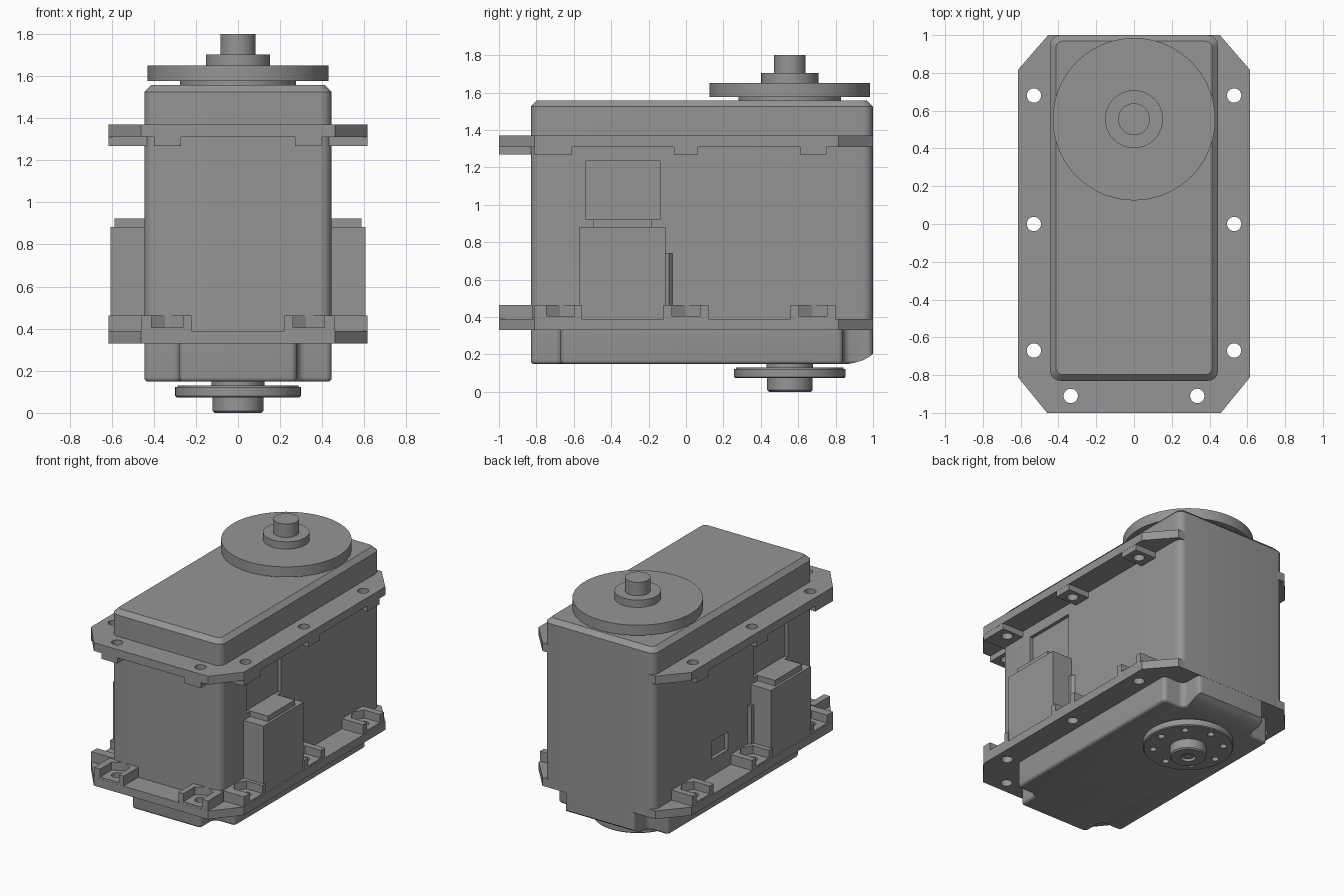
import bpy, bmesh
from math import sin, cos, pi, radians

if "Cube" in bpy.data.objects:
    bpy.data.objects.remove(bpy.data.objects["Cube"])

AX = 0.555  # y of the output axis

# Dark grey plastic
plastic = bpy.data.materials.new("dark_grey")
plastic.diffuse_color = (0.3, 0.3, 0.3, 1)
plastic.use_nodes = True
plastic.node_tree.nodes["Principled BSDF"].inputs["Base Color"].default_value = plastic.diffuse_color


def finish(name, bm):
    bmesh.ops.recalc_face_normals(bm, faces=bm.faces)
    me = bpy.data.meshes.new(name)
    bm.to_mesh(me)
    bm.free()
    me.materials.append(plastic)
    ob = bpy.data.objects.new(name, me)
    bpy.context.collection.objects.link(ob)
    return ob


def add_loft(bm, rings):
    """Bridge rings of equal point count and cap both ends."""
    loops = [[bm.verts.new(p) for p in r] for r in rings]
    n = len(loops[0])
    for a, b in zip(loops, loops[1:]):
        for i in range(n):
            j = (i + 1) % n
            bm.faces.new((a[i], a[j], b[j], b[i]))
    bm.faces.new(loops[0])
    bm.faces.new(loops[-1])


def prism(pts, z0, z1):
    return [[(x, y, z) for x, y in pts] for z in (z0, z1)]


def rect(x0, x1, y0, y1):
    return [(x0, y0), (x1, y0), (x1, y1), (x0, y1)]


def side(s, x0, x1, y0, y1):
    return rect(min(s * x0, s * x1), max(s * x0, s * x1), y0, y1)


def circle(x, y, r, n=24):
    return [(x + r * cos(2 * pi * i / n), y + r * sin(2 * pi * i / n)) for i in range(n)]


def fillet(pts, convex, concave=0.0, seg=6):
    """Round every right-angle corner of a counter-clockwise outline."""
    out = []
    for i, (x, y) in enumerate(pts):
        (px, py), (nx, ny) = pts[i - 1], pts[(i + 1) % len(pts)]
        la, lb = abs(px - x) + abs(py - y), abs(nx - x) + abs(ny - y)
        ax, ay, bx, by = (px - x) / la, (py - y) / la, (nx - x) / lb, (ny - y) / lb
        r = convex if bx * ay - by * ax > 0 else concave
        for k in range(seg + 1):
            t = pi / 2 * k / seg
            u, v = r * (1 - sin(t)), r * (1 - cos(t))
            out.append((x + ax * u + bx * v, y + ay * u + by * v))
    return out


def lathe(profile, n=72):
    return [[(x, y, z) for x, y in circle(0, AX, r, n)] for r, z in profile]


def make(name, *solids):
    bm = bmesh.new()
    for s in solids:
        add_loft(bm, s)
    return finish(name, bm)


def cut(ob, *solids):
    cutter = make("cutter", *solids)
    cutter.hide_render = True
    m = ob.modifiers.new("cut", 'BOOLEAN')
    m.operation, m.object, m.solver = 'DIFFERENCE', cutter, 'EXACT'
    bpy.context.view_layer.objects.active = ob
    bpy.ops.object.modifier_apply(modifier=m.name)
    bpy.data.objects.remove(cutter)


# Main housing with chamfered top edge
outline = fillet(rect(-0.445, 0.445, -0.83, 1.0), 0.055)
inset = fillet(rect(-0.413, 0.413, -0.798, 0.968), 0.035)
housing = make("housing", [[(x, y, z) for x, y in o]
                           for o, z in ((outline, 0.33), (outline, 1.525), (inset, 1.557))])
# Recessed panels above the sockets, and a small window on the left side
cut(housing, *[prism(side(s, 0.42, 0.5, -0.535, -0.14), 0.92, 1.235) for s in (-1, 1)],
    prism(rect(-0.5, -0.42, 0.155, 0.335), 0.51, 0.64))


# Bottom cover: cross-shaped plan (notched corners) with a rounded lower edge
def cover_plan(d):
    a, b, f, g, h, k = 0.445 - d, 0.28 - d, -0.83 + d, -0.67 + d, 0.84 - d, 0.999 - d
    pts = [(-b, f), (b, f), (b, g), (a, g), (a, h), (b, h),
           (b, k), (-b, k), (-b, h), (-a, h), (-a, g), (-b, g)]
    return fillet(pts, 0.03 - d, 0.04 + d)


rings = [[(x, y, 0.36) for x, y in cover_plan(0)]]
for i in range(5):
    t = pi / 2 * i / 4
    rings.append([(x, y, 0.168 - 0.02 * sin(t)) for x, y in cover_plan(0.02 * (1 - cos(t)))])
cover = make("bottom_cover", *[rings])
# curved run-up at the rear of the cover
arc = [(0.86, 0.1), (0.86, 0.1475), (0.905, 0.156), (0.945, 0.168), (0.975, 0.184), (1.01, 0.21), (1.01, 0.1)]
cut(cover, [[(x, y, z) for y, z in arc] for x in (-0.6, 0.6)])

# Mounting flanges with screw holes
side_y = (-0.67, 0.0, 0.68)
holes = [(s * 0.53, y) for s in (-1, 1) for y in side_y] + [(s * 0.335, -0.91) for s in (-1, 1)]
half = [(0.46, -1.0), (0.615, -0.81), (0.615, 0.815), (0.455, 0.9995)]
plan = half + [(-x, y) for x, y in reversed(half)]
drill = [prism(circle(x, y, 0.038), 0.2, 1.5) for x, y in holes]
for name, z0, z1 in (("upper_flange", 1.31, 1.37), ("lower_flange", 0.33, 0.39)):
    cut(make(name, prism(plan, z0, z1)), *drill)

# Screw bosses under the upper flange
solids = []
for s in (-1, 1):
    for y0, y1 in ((-0.81, -0.61), (-0.065, 0.065), (0.61, 0.75)):
        solids.append(prism(side(s, 0.43, 0.614, y0, y1), 1.268, 1.32))
    solids.append(prism(side(s, 0.27, 0.40, -0.999, -0.82), 1.268, 1.32))
cut(make("upper_bosses", *solids), *drill)

# Nut bosses on the lower flange, with outward-opening hexagonal pockets
solids, pockets = [], []
hexa = [(-0.087, 0), (-0.043, 0.075), (0.2, 0.075), (0.2, -0.075), (-0.043, -0.075)]
for s in (-1, 1):
    for y, y0, y1 in zip(side_y, (-0.81, -0.12, 0.56), (-0.56, 0.12, 0.80)):
        solids.append(prism(side(s, 0.43, 0.614, y0, y1), 0.38, 0.463))
        pockets.append(prism([(s * (0.53 + u), y + v) for u, v in hexa], 0.405, 0.5))
    solids.append(prism(side(s, 0.22, 0.459, -0.999, -0.82), 0.38, 0.463))
    pockets.append(prism([(s * 0.335 + v, -0.91 - u) for u, v in hexa], 0.405, 0.5))
nuts = make("lower_bosses", *solids)
cut(nuts, *pockets)
cut(nuts, *drill)

# Cable sockets on both sides: shell, protruding plug and a small rib
for s, tag in ((1, "right"), (-1, "left")):
    make(tag + "_socket", prism(side(s, 0.41, 0.605, -0.57, -0.11), 0.38, 0.882))
    make(tag + "_plug", prism(side(s, 0.41, 0.587, -0.495, -0.185), 0.87, 0.922))
    make(tag + "_rib", prism([(s * 0.43, -0.12), (s * 0.47, -0.12), (s * 0.465, -0.09),
                              (s * 0.445, -0.073), (s * 0.43, -0.073)], 0.38, 0.74))

# Upper output disc with stepped shaft
make("top_horn", lathe([(0.275, 1.55), (0.275, 1.575), (0.43, 1.575), (0.43, 1.65), (0.153, 1.65),
                        (0.153, 1.703), (0.084, 1.703), (0.084, 1.8)]))

# Lower idler disc with hub, ring of holes and centre screw
idler = make("bottom_horn", lathe([(0.112, 0.0), (0.121, 0.009), (0.121, 0.074), (0.292, 0.074), (0.298, 0.08),
                                   (0.298, 0.122), (0.288, 0.122), (0.288, 0.131), (0.125, 0.131), (0.125, 0.16)]))
ring = circle(0, AX, 0.232, 8)
cut(idler, *[prism(circle(x, y, 0.023, 16), -0.1, 0.12) for x, y in ring],
    prism(circle(0, AX, 0.05), -0.1, 0.04))
screw = make("centre_screw", prism(circle(0, AX, 0.042), 0.015, 0.05))
for u, v in ((0.025, 0.007), (0.007, 0.025)):
    cut(screw, prism(rect(-u, u, AX - v, AX + v), 0, 0.03))

# Smooth rounded surfaces while keeping edges crisp
for ob in bpy.data.objects:
    ob.select_set(True)
bpy.context.view_layer.objects.active = housing
bpy.ops.object.shade_smooth_by_angle(angle=radians(30))
